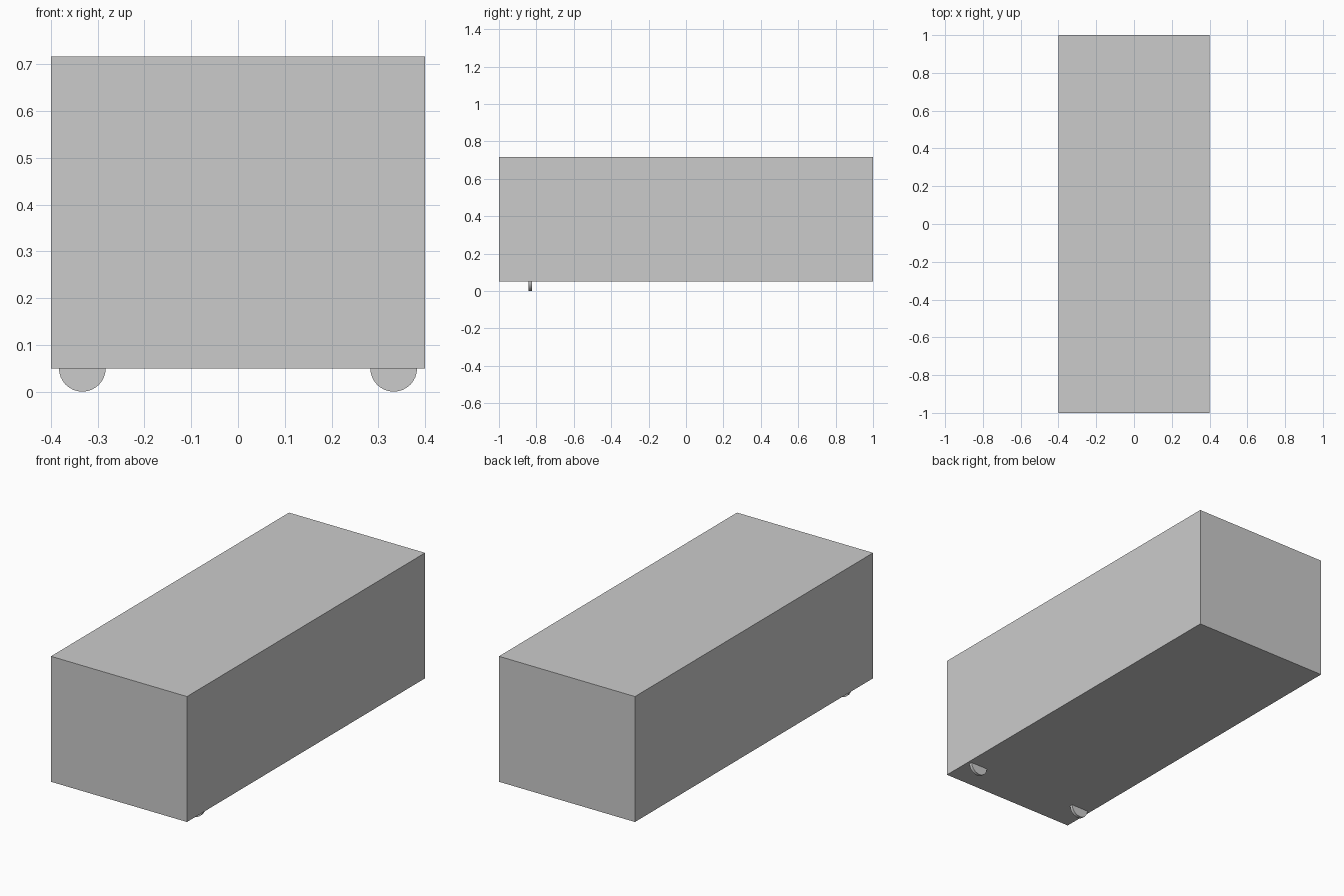
import bpy
import math

if "Cube" in bpy.data.objects:
    bpy.data.objects.remove(bpy.data.objects["Cube"])

# Box-shaped body
bpy.ops.mesh.primitive_cube_add(size=1, location=(0, 0, 0.3835))
body = bpy.context.object
body.name = "body"
body.scale = (0.8, 2.0, 0.667)
bpy.ops.object.transform_apply(location=False, rotation=False, scale=True)

# Two thin wheels under the front end, upper halves sunk into the body
for side, x in (("left", -0.333), ("right", 0.333)):
    bpy.ops.mesh.primitive_cylinder_add(
        vertices=32, radius=0.05, depth=0.0167,
        location=(x, -0.833, 0.05), rotation=(math.pi / 2, 0, 0))
    wheel = bpy.context.object
    wheel.name = f"{side}_wheel"
    bpy.ops.object.shade_smooth_by_angle(angle=math.radians(30))
